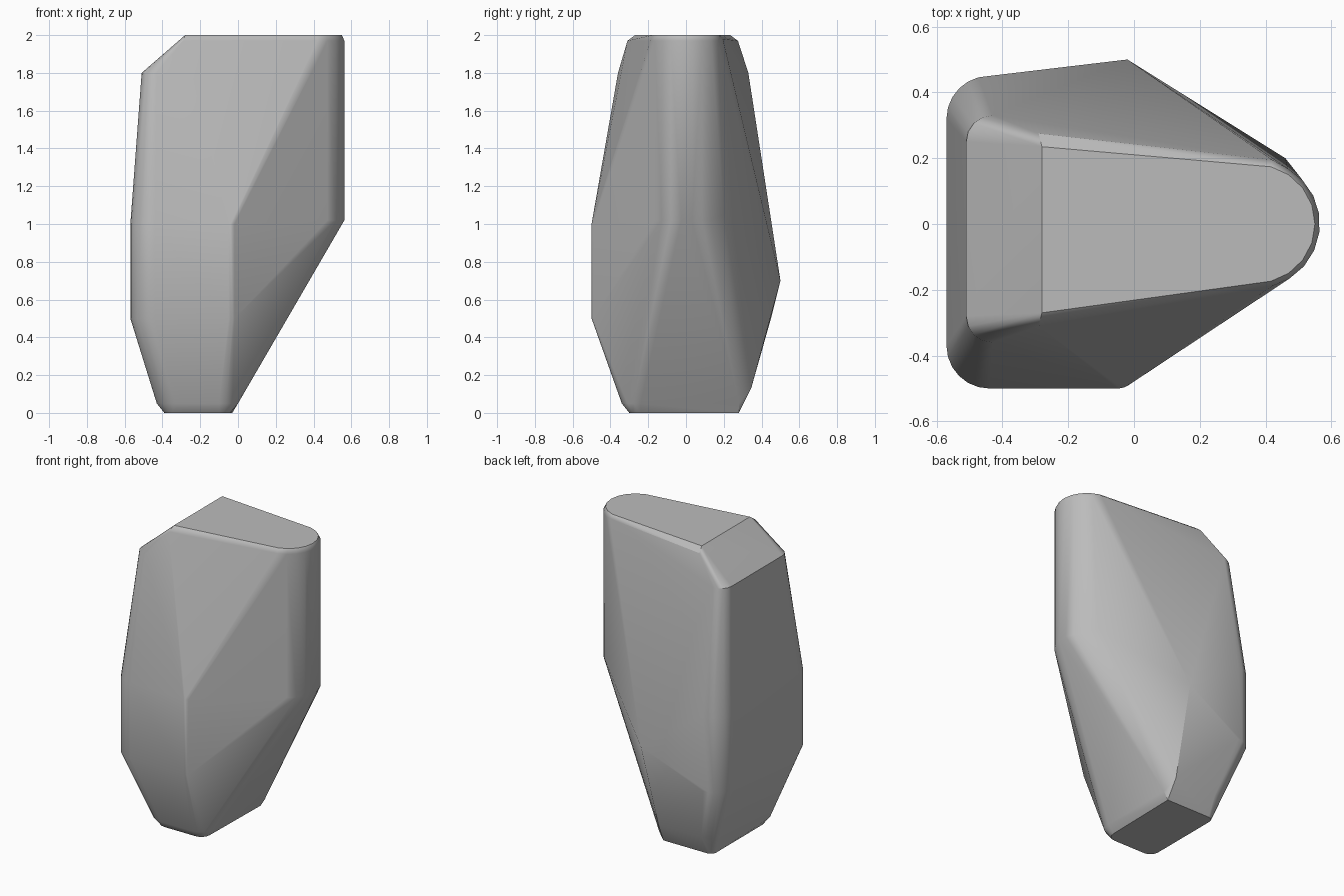
import bpy, bmesh
from math import cos, sin, radians

if "Cube" in bpy.data.objects:
    bpy.data.objects.remove(bpy.data.objects["Cube"], do_unlink=True)

points = []


def arc(cx, cy, r, start, end, heights, steps=6):
    """Rounded corner repeated at each height."""
    for z in heights:
        for i in range(steps + 1):
            a = radians(start + (end - start) * i / steps)
            points.append((cx + r * cos(a), cy + r * sin(a), z))


# Broad waist: rounded left corners, tight front corner, pointed back
arc(-0.44, -0.37, 0.13, 180, 270, (0.5, 1.0))
arc(-0.44, 0.32, 0.13, 90, 180, (0.5, 1.0))
arc(-0.05, -0.44, 0.06, -90, -58, (0.5, 1.0), 3)
points.append((-0.02, 0.5, 0.7))

# Narrow rounded end on the right
arc(0.37, 0, 0.195, -75, 60, (1.02, 1.97), 8)
arc(0.37, 0, 0.18, -75, 75, (2.0,), 8)
points += [(0.46, 0.2, 1.05), (0.42, 0.195, 1.98)]

# Sloping shoulder and top ridge
arc(-0.43, -0.28, 0.08, 180, 270, (1.8,), 4)
arc(-0.43, 0.25, 0.08, 90, 180, (1.8,), 4)
for y_in, y_out in ((-0.27, -0.31), (0.235, 0.275)):
    points += [(-0.28, y_in, 2), (-0.29, y_out, 1.97)]

# Tapered foot with softened rim
for r, z in ((0.1, 0.05), (0.06, 0)):
    arc(-0.33, -0.24, r, 180, 270, (z,), 4)
    arc(-0.1, -0.24, r, -90, 0, (z,), 4)
points += [(-0.03, 0.28, 0), (0, 0.28, 0.05), (-0.04, 0.345, 0.13)]
arc(-0.35, 0.26, 0.08, 90, 180, (0.13,), 4)
arc(-0.35, 0.24, 0.04, 90, 180, (0,), 4)

# Wrap the corners in one convex stone
bm = bmesh.new()
verts = [bm.verts.new(p) for p in points]
hull = bmesh.ops.convex_hull(bm, input=verts)
bmesh.ops.delete(bm, geom=[v for v in bm.verts if not v.link_faces], context="VERTS")
bmesh.ops.dissolve_limit(bm, angle_limit=radians(1), verts=bm.verts[:], edges=bm.edges[:])
bmesh.ops.recalc_face_normals(bm, faces=bm.faces[:])
mesh = bpy.data.meshes.new("stone")
bm.to_mesh(mesh)
bm.free()
stone = bpy.data.objects.new("stone", mesh)
bpy.context.collection.objects.link(stone)

# Plain grey stone
grey = (0.5, 0.5, 0.5, 1)
mat = bpy.data.materials.new("stone grey")
mat.use_nodes = True
mat.diffuse_color = grey
mat.node_tree.nodes["Principled BSDF"].inputs["Base Color"].default_value = grey
mesh.materials.append(mat)

# Soft bevels with flat large faces
bpy.ops.object.select_all(action="DESELECT")
stone.select_set(True)
bpy.context.view_layer.objects.active = stone
bpy.ops.object.shade_smooth_by_angle(angle=radians(30))
weighted = stone.modifiers.new("weighted_normals", "WEIGHTED_NORMAL")
weighted.keep_sharp = True
